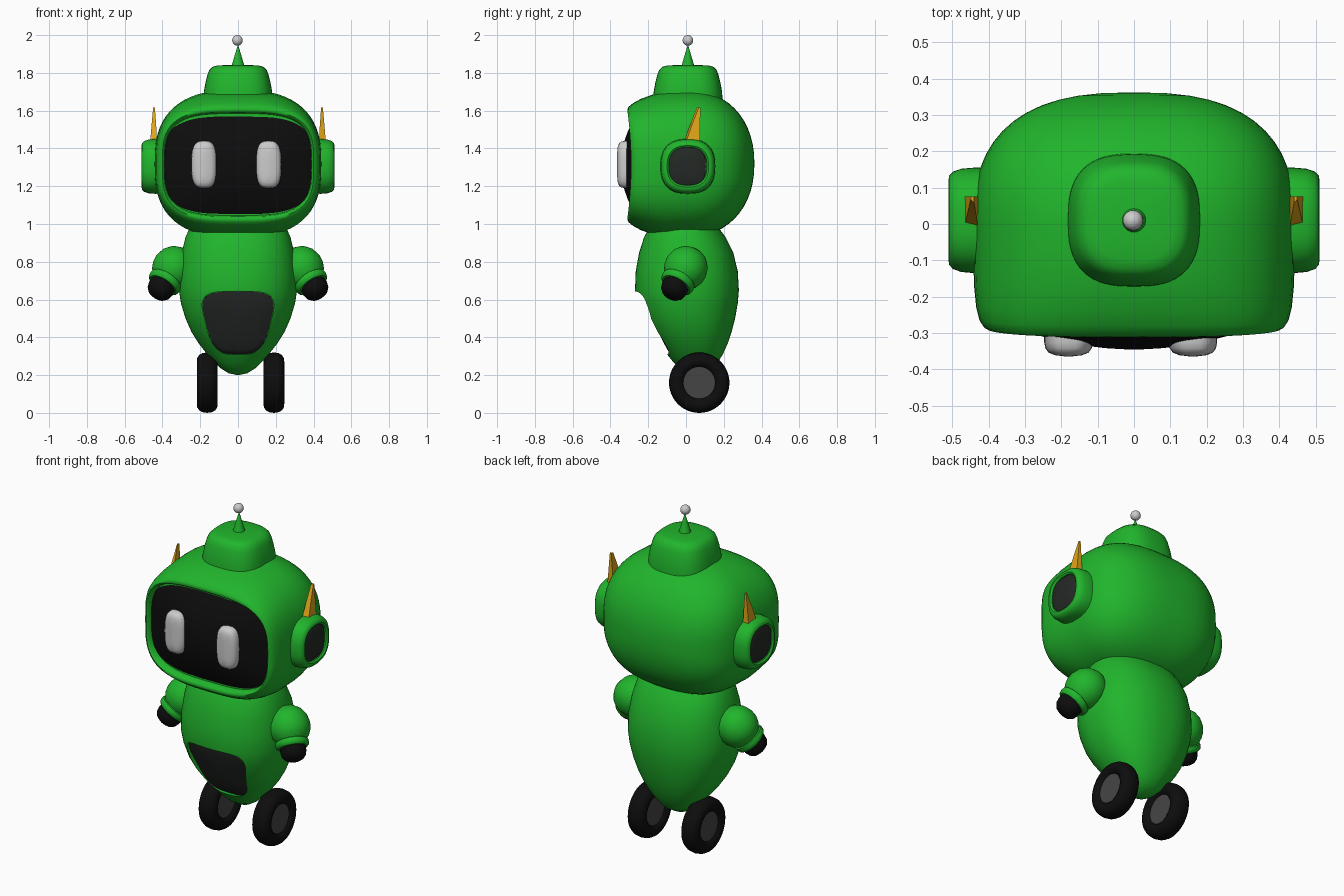
import bpy, bmesh, math
from mathutils import Vector

if "Cube" in bpy.data.objects:
    bpy.data.objects.remove(bpy.data.objects["Cube"])


def material(name, rgb):
    m = bpy.data.materials.new(name)
    m.diffuse_color = (*rgb, 1)
    m.use_nodes = True
    m.node_tree.nodes["Principled BSDF"].inputs["Base Color"].default_value = m.diffuse_color
    return m


GREEN = material("green", (0.015, 0.46, 0.025))
BLACK = material("black", (0.004, 0.004, 0.004))
DARK = material("dark", (0.018, 0.022, 0.019))
HUB = material("hub", (0.06, 0.06, 0.06))
ORANGE = material("orange", (0.75, 0.38, 0.01))


def outline(a, b, n=2.0, count=64):
    """Superellipse outline as (u, v) pairs."""
    pts = []
    for i in range(count):
        t = 2 * math.pi * i / count
        c, s = math.cos(t), math.sin(t)
        pts.append((a * math.copysign(abs(c) ** (2 / n), c),
                    b * math.copysign(abs(s) ** (2 / n), s)))
    return pts


def smooth(ob, angle=40):
    bpy.ops.object.select_all(action='DESELECT')
    ob.select_set(True)
    bpy.context.view_layer.objects.active = ob
    bpy.ops.object.shade_smooth_by_angle(angle=math.radians(angle))


def loft(name, rings, mat=None, angle=40):
    """Skin a list of rings and cap both ends."""
    bm = bmesh.new()
    vs = [[bm.verts.new(p) for p in r] for r in rings]
    n = len(vs[0])
    for r, q in zip(vs, vs[1:]):
        for i in range(n):
            bm.faces.new((r[i], r[(i + 1) % n], q[(i + 1) % n], q[i]))
    bm.faces.new(vs[0])
    bm.faces.new(vs[-1])
    bmesh.ops.recalc_face_normals(bm, faces=bm.faces)
    me = bpy.data.meshes.new(name)
    bm.to_mesh(me)
    bm.free()
    ob = bpy.data.objects.new(name, me)
    bpy.context.collection.objects.link(ob)
    if mat:
        me.materials.append(mat)
    smooth(ob, angle)
    return ob


def lathe(name, origin, axis, profile, mat=None, n=2.0, count=40):
    """Sweep (radius, distance) pairs along an axis."""
    origin, axis = Vector(origin), Vector(axis).normalized()
    ref = Vector((0, 0, 1)) if abs(axis.z) < 0.9 else Vector((0, 1, 0))
    u = axis.cross(ref).normalized()
    v = axis.cross(u)
    return loft(name, [[origin + axis * d + u * p + v * q
                        for p, q in outline(r, r, n, count)]
                       for r, d in profile], mat)


# Head: rounded shell lofted back to front, turning in at the face rim
def head_ring(y, a, b, n, zc, bend=0.0):
    return [(u, y - bend * (v / b) ** 2, zc + v) for u, v in outline(a, b, n)]


rings = []
for k in range(15):
    t = math.cos(math.pi / 2 * k / 14) if k else 0.99995
    rings.append(head_ring(0.362 * t, 0.442 * (1 - t ** 2.6) ** (1 / 2.6),
                           0.39 * (1 - t ** 2.2) ** (1 / 2.2), 2.6, 1.32))
for y, a, b, n, bend in [(-.1, .442, .386, 2.65, 0), (-.17, .44, .371, 2.7, .005),
                         (-.23, .434, .347, 2.85, .01), (-.265, .425, .325, 3, .015),
                         (-.285, .412, .305, 3.2, .02), (-.291, .401, .289, 3.3, .02),
                         (-.282, .391, .276, 3.4, .02), (-.25, .387, .27, 3.4, .02)]:
    rings.append(head_ring(y, a, b, n, 1.315, bend))
loft("head", rings, GREEN, 60)

# Domed face screen and eyes
loft("face_screen", [head_ring(-.345 + .085 * s * s, .389 * s, .273 * s, 2.4 + s, 1.31)
                     for s in (1, .9, .8, .65, .5, .35, .2, .08, .01)], BLACK, 60)
for side, x in (("left", .162), ("right", -.18)):
    loft(side + "_eye", [[(x + u, y, 1.315 + v)
                          for u, v in outline(.067 * s, .125 - .067 * (1 - s), 3, 40)]
                         for s, y in ((1, -.28), (1, -.325), (.95, -.342), (.82, -.354),
                                      (.55, -.361), (.05, -.365))], None, 60)

# Cap, antenna and tip ball
lathe("cap", (0, .01, 0), (0, 0, 1),
      [(.183, 1.66), (.181, 1.7), (.172, 1.75), (.162, 1.79), (.152, 1.815),
       (.135, 1.832), (.11, 1.839), (.05, 1.842), (.002, 1.843)], GREEN, 2.7, 56)
lathe("antenna", (0, .01, 0), (0, 0, 1), [(.036, 1.83), (.002, 1.945)], GREEN, 2, 24)
lathe("antenna_ball", (-.003, .01, 1.972), (0, 0, 1),
      [(max(.028 * math.sin(math.pi * k / 10), .0005), -.028 * math.cos(math.pi * k / 10))
       for k in range(11)], None, 2, 24)

# Ears with dark inserts, and horns
for side, s in (("left", 1), ("right", -1)):
    lathe(side + "_ear", (0, .01, 1.305), (s, 0, 0),
          [(.144, .38), (.145, .44), (.142, .475), (.134, .498), (.122, .509),
           (.11, .51), (.101, .502), (.098, .48)], GREEN, 2.5, 48)
    lathe(side + "_ear_insert", (0, .005, 1.305), (s, 0, 0),
          [(.1, .47), (.099, .497), (.08, .504), (.04, .508), (.003, .509)], DARK, 2.9, 48)
    loft(side + "_horn",
         [[(s * x, y, z) for x, y in ((x0, y0), (x1, y0 + .01), (x1, y1), (x0, y1))]
          for x0, x1, y0, y1, z in ((.428, .466, -.015, .075, 1.42),
                                    (.433, .458, .02, .075, 1.52),
                                    (.44, .449, .058, .076, 1.618))], ORANGE, 20)

# Body: tapering shell (z, half width, front y, back y)
rings = []
for z, a, f, b in [(.97, .26, -.2, .18), (.93, .278, -.222, .21), (.85, .297, -.248, .25),
                   (.75, .311, -.266, .274), (.65, .313, -.27, .28), (.58, .302, -.257, .274),
                   (.5, .278, -.23, .26), (.43, .247, -.192, .242), (.37, .21, -.15, .222),
                   (.31, .163, -.1, .195), (.27, .127, -.068, .17), (.235, .09, -.03, .142),
                   (.21, .05, .01, .1), (.2, .004, .05, .056)]:
    rings.append([(u, (f + b) / 2 + v, z) for u, v in outline(a, (b - f) / 2, 2.25)])
body = loft("body", rings, GREEN, 50)


# Belly recess: rounded trapezoid cut back to a slanted plane, then a domed panel
def panel_ring(offset, k=1.0, flat=None):
    pts = []
    for u, v in outline(k, k, 3.8, 56):
        z = .477 + .167 * v
        x = u * (.172 + .043 * v)
        y = flat if flat is not None else -.215 + (.644 - z) * .41 + offset
        pts.append((x, y, z))
    return pts


cutter = loft("belly_cutter", [panel_ring(0, flat=-.5), panel_ring(0)])
mod = body.modifiers.new("recess", 'BOOLEAN')
mod.operation = 'DIFFERENCE'
mod.solver = 'EXACT'
mod.object = cutter
bpy.context.view_layer.objects.active = body
bpy.ops.object.modifier_apply(modifier=mod.name)
bpy.data.objects.remove(cutter)
smooth(body, 40)
loft("belly_panel", [panel_ring(o, k) for o, k in
                     ((.01, .995), (-.003, .99), (-.01, .85), (-.016, .6),
                      (-.02, .3), (-.021, .02))], DARK, 60)

# Arms: round shoulder, cuff and hand on one slanted axis
for side, s in (("left", 1), ("right", -1)):
    shoulder, axis = (s * .338, 0, .768), (s * .5, -.44, -.77)
    lathe(side + "_arm", shoulder, axis,
          [(.003, -.116), (.045, -.107), (.08, -.084), (.104, -.05), (.115, -.005),
           (.112, .03), (.1, .06), (.086, .078), (.083, .082), (.09, .086), (.092, .1),
           (.089, .115), (.08, .123), (.06, .123)], GREEN)
    lathe(side + "_hand", shoulder, axis,
          [(.07, .1), (.071, .145), (.065, .17), (.05, .188), (.028, .198), (.003, .2)], BLACK)

# Wheels: rounded tyre with a sunken hub
for side, x in (("left", .19), ("right", -.163)):
    half = [(.085, .036), (.095, .047), (.112, .055), (.13, .053), (.146, .043), (.156, .026)]
    lathe(side + "_tyre", (x, .07, .16), (1, 0, 0),
          half + [(.16, 0)] + [(r, -d) for r, d in reversed(half)], BLACK, 2, 48)
    lathe(side + "_hub", (x, .07, .16), (1, 0, 0), [(.084, -.038), (.084, .038)], HUB, 2, 40)
